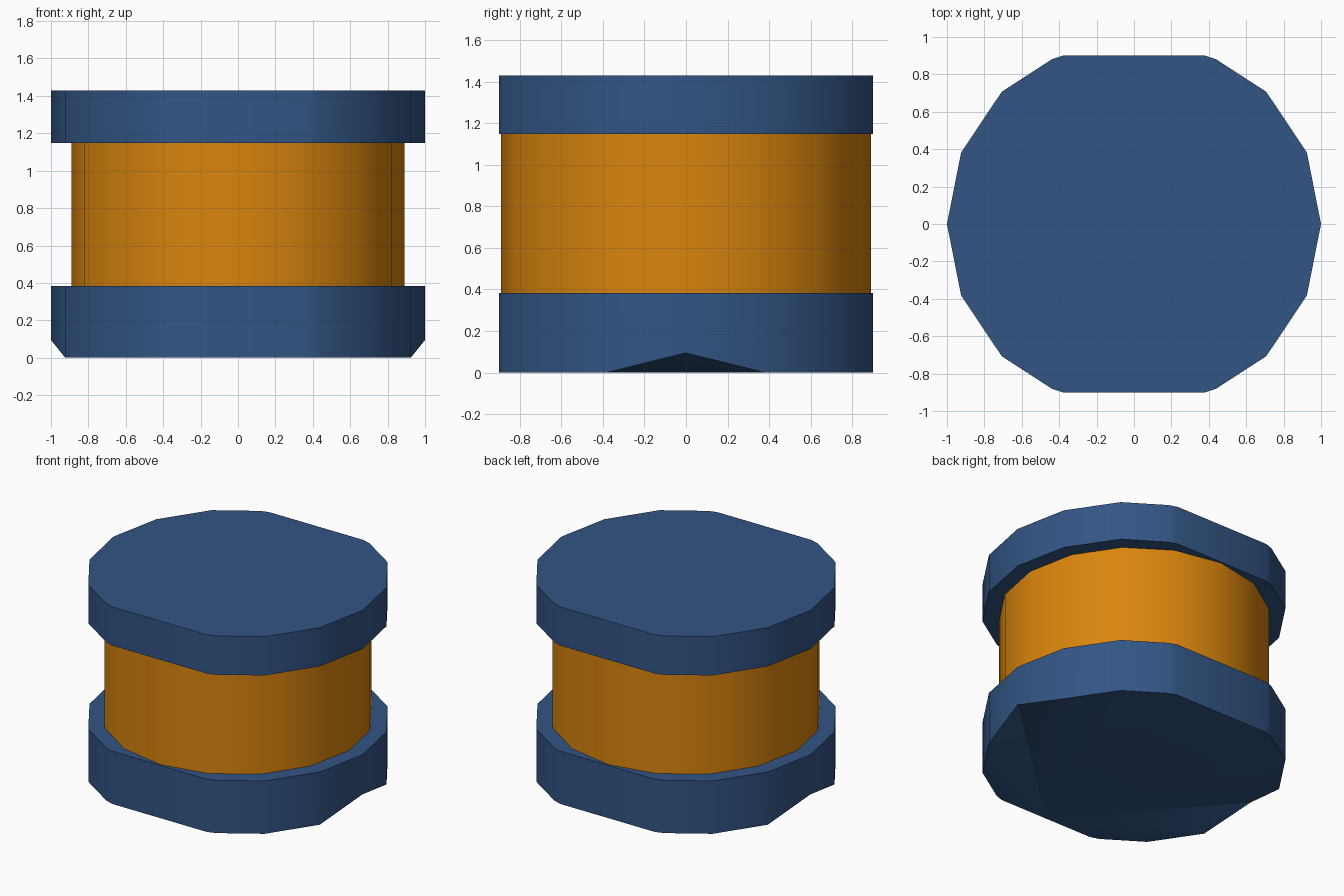
import bpy, bmesh, math

if "Cube" in bpy.data.objects:
    bpy.data.objects.remove(bpy.data.objects["Cube"])


def material(name, rgb):
    m = bpy.data.materials.new(name)
    m.use_nodes = True
    m.diffuse_color = (*rgb, 1)
    bsdf = m.node_tree.nodes["Principled BSDF"]
    bsdf.inputs["Base Color"].default_value = (*rgb, 1)
    bsdf.inputs["Roughness"].default_value = 0.7
    return m


blue = material("dark blue", (0.032, 0.09, 0.23))
orange = material("orange", (0.70, 0.235, 0.004))


def prism(name, outline, z0, z1, mat, tip_lift=0.0):
    """Extrude an outline; tip_lift raises the two lower side tips."""
    bm = bmesh.new()
    low = [bm.verts.new((x, y, z0 + (tip_lift if abs(x) > 0.99 else 0)))
           for x, y in outline]
    high = [bm.verts.new((x, y, z1)) for x, y in outline]
    n = len(outline)
    for i in range(n):
        j = (i + 1) % n
        bm.faces.new((low[i], low[j], high[j], high[i]))
    bm.faces.new(high)
    # underside fans out from the first point, the middle of the front edge
    for i in range(1, n - 1):
        bm.faces.new((low[0], low[i + 1], low[i]))
    bmesh.ops.recalc_face_normals(bm, faces=bm.faces)
    mesh = bpy.data.meshes.new(name)
    bm.to_mesh(mesh)
    bm.free()
    mesh.materials.append(mat)
    ob = bpy.data.objects.new(name, mesh)
    bpy.context.collection.objects.link(ob)
    bpy.ops.object.select_all(action='DESELECT')
    ob.select_set(True)
    bpy.context.view_layer.objects.active = ob
    bpy.ops.object.shade_smooth_by_angle(angle=math.radians(30))
    return ob


# Cap outline: a sixteen-sided disc with flattened front and back
half = [(0.38, -0.9), (0.44, -0.88), (0.707, -0.707), (0.924, -0.383), (1, 0),
        (0.924, 0.383), (0.707, 0.707), (0.44, 0.88), (0.38, 0.9)]
cap = [(0, -0.9)] + half + [(0, 0.9)] + [(-x, y) for x, y in reversed(half)]

# Round middle
ring = [(0.89 * math.sin(a), -0.89 * math.cos(a))
        for a in (i * math.tau / 16 for i in range(16))]

prism("lower_cap", cap, 0, 0.383, blue, tip_lift=0.095)
prism("middle_drum", ring, 0.38, 1.152, orange)
prism("upper_cap", cap, 1.149, 1.43, blue)
